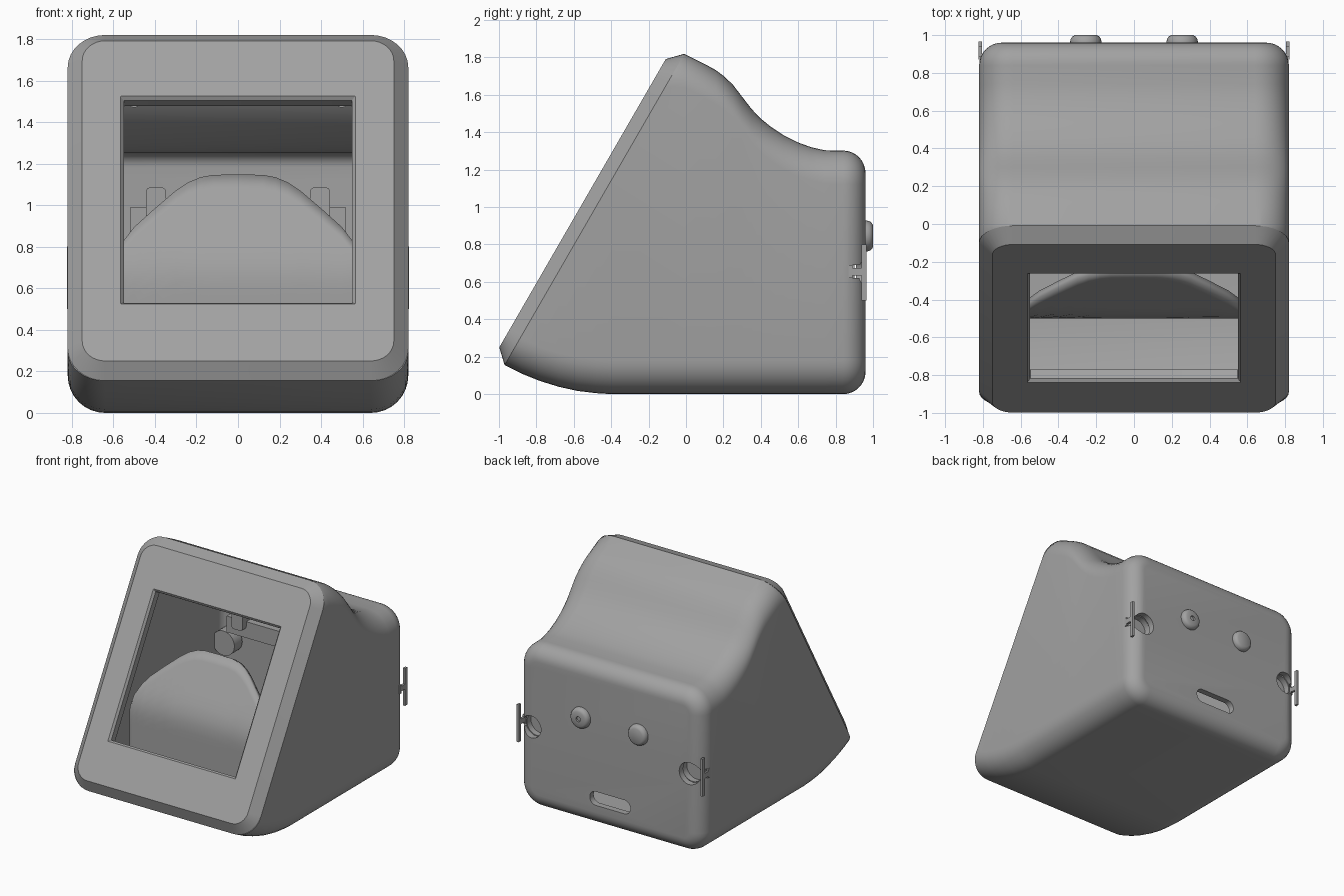
import bpy, bmesh, math
from mathutils import Vector

if "Cube" in bpy.data.objects:
    bpy.data.objects.remove(bpy.data.objects["Cube"])

grey = bpy.data.materials.new("plain_grey")
grey.diffuse_color = (0.36, 0.36, 0.36, 1)
grey.use_nodes = True
grey.node_tree.nodes["Principled BSDF"].inputs["Base Color"].default_value = grey.diffuse_color


def make(name, bm, smooth=True):
    bmesh.ops.recalc_face_normals(bm, faces=bm.faces)
    me = bpy.data.meshes.new(name)
    bm.to_mesh(me)
    bm.free()
    ob = bpy.data.objects.new(name, me)
    bpy.context.collection.objects.link(ob)
    me.materials.append(grey)
    if smooth:
        shade(ob)
    return ob


def shade(ob):
    bpy.ops.object.select_all(action='DESELECT')
    ob.select_set(True)
    bpy.context.view_layer.objects.active = ob
    bpy.ops.object.shade_smooth_by_angle(angle=math.radians(30))


def round_rect(x0, x1, v0, v1, r, n=8):
    pts = []
    for cx, cv, a0 in ((x1 - r, v1 - r, 0), (x0 + r, v1 - r, 90),
                       (x0 + r, v0 + r, 180), (x1 - r, v0 + r, 270)):
        for i in range(n + 1):
            a = math.radians(a0 + 90 * i / n)
            pts.append((cx + r * math.cos(a), cv + r * math.sin(a)))
    return pts


def loft(name, rings, closed=False, smooth=True):
    bm = bmesh.new()
    vs = [[bm.verts.new(p) for p in ring] for ring in rings]
    pairs = list(zip(vs, vs[1:])) + ([(vs[-1], vs[0])] if closed else [])
    for a, b in pairs:
        for i in range(len(a)):
            j = (i + 1) % len(a)
            bm.faces.new((a[i], a[j], b[j], b[i]))
    if not closed:
        bm.faces.new(vs[0])
        bm.faces.new(vs[-1])
    return make(name, bm, smooth)


def box(name, x0, x1, y0, y1, z0, z1):
    ring = [(x0, z0), (x1, z0), (x1, z1), (x0, z1)]
    return loft(name, [[(x, y, z) for x, z in ring] for y in (y0, y1)], smooth=False)


def lathe_y(name, cx, cz, profile, n=32):
    rings = [[(cx + r * math.cos(2 * math.pi * i / n), y, cz + r * math.sin(2 * math.pi * i / n))
              for i in range(n)] for r, y in profile]
    return loft(name, rings)


def lerp(pts, y):
    if y <= pts[0][0]:
        return pts[0][1]
    for (a, p), (b, q) in zip(pts, pts[1:]):
        if y <= b:
            return p + (q - p) * (y - a) / (b - a)
    return pts[-1][1]


# Side outline of the housing: roof and floor heights along y
ROOF = [(-0.01, 1.82), (0.1, 1.765), (0.16, 1.732), (0.2, 1.702), (0.25, 1.655), (0.3, 1.59),
        (0.35, 1.525), (0.4, 1.473), (0.45, 1.432), (0.52, 1.385), (0.6, 1.345), (0.67, 1.32),
        (0.74, 1.304), (0.84, 1.302)]
FLOOR = [(-1.0, 0.17), (-0.97, 0.155), (-0.88, 0.11), (-0.78, 0.07), (-0.68, 0.039),
         (-0.58, 0.017), (-0.48, 0.005), (-0.4, 0.0)]


def housing_solid(name, wall, fillet):
    back = 0.96 - wall
    ys = [-1.3] + [y for y, _ in FLOOR] + [y for y, _ in ROOF if y < back - fillet]
    stations = [(y, 0) for y in ys]
    for i in range(9):
        a = math.pi / 2 * i / 8
        stations.append((back - fillet + fillet * math.sin(a), fillet * (1 - math.cos(a))))
    rings = []
    for y, inset in stations:
        d = wall + inset
        rr = round_rect(-0.82 + d, 0.82 - d, lerp(FLOOR, y) + d, lerp(ROOF, y) - d, 0.18 - d)
        rings.append([(x, y, z) for x, z in rr])
    return loft(name, rings)


# Sloping front frame: local v runs up the slope, n points out of it
U, N, O = Vector((0, 0.5, 0.866)), Vector((0, -0.866, 0.5)), Vector((0, -0.97, 0.155))


def on_slope(x, v, n):
    return Vector((x, 0, 0)) + O + U * v + N * n


housing = housing_solid("housing", 0, 0.12)
cutters = [housing_solid("cavity", 0.05, 0.07)]
front = round_rect(-2, 2, -2, 4, 0.1)
cutters.append(loft("front_cut", [[on_slope(x, v, n) for x, v in front] for n in (0, 2)]))
slot = round_rect(-0.18, 0.18, 0.175, 0.285, 0.054)
cutters.append(loft("port_cut", [[(x, y, z) for x, z in slot] for y in (0.85, 1.1)]))
for s in (-1, 1):
    cutters.append(lathe_y("screw_cut", s * 0.7, 0.65, [(0.088, 0.8), (0.088, 1.1)]))
    cutters.append(box("side_notch", min(s * 0.76, s * 0.9), max(s * 0.76, s * 0.9),
                       0.87, 1.1, 0.62, 0.69))
bpy.context.view_layer.objects.active = housing
for c in cutters:
    m = housing.modifiers.new(c.name, 'BOOLEAN')
    m.operation, m.solver, m.object = 'DIFFERENCE', 'EXACT', c
    bpy.ops.object.modifier_apply(modifier=m.name)
for c in cutters:
    bpy.data.objects.remove(c)
shade(housing)

frame = [(round_rect(-0.82, 0.82, 0, 1.922, 0.18), 0),
         (round_rect(-0.75, 0.75, 0.068, 1.848, 0.11), 0.072),
         (round_rect(-0.565, 0.565, 0.386, 1.54, 0.003), 0.072),
         (round_rect(-0.55, 0.55, 0.4, 1.526, 0.003), 0.055),
         (round_rect(-0.55, 0.55, 0.4, 1.526, 0.003), 0.0)]
loft("front_frame", [[on_slope(x, v, n) for x, v in rr] for rr, n in frame], closed=True)

# Arched inner panel: upright below, leaning back above
ARCH = [(0, 1.148), (0.12, 1.146), (0.18, 1.135), (0.24, 1.11), (0.3, 1.07), (0.4, 0.985),
        (0.5, 0.895), (0.55, 0.83), (0.59, 0.75), (0.61, 0.66)]
LEAN = [(0.04, -0.5), (0.62, -0.5), (0.68, -0.494), (0.74, -0.477), (0.8, -0.45), (1.15, -0.25)]
bm = bmesh.new()
cols = []
for x, top in [(-x, z) for x, z in ARCH[:0:-1]] + ARCH:
    zs = [0.04 + (top - 0.04) * i / 16 for i in range(17)]
    cols.append([bm.verts.new((x, lerp(LEAN, z), z)) for z in zs])
for a, b in zip(cols, cols[1:]):
    for i in range(16):
        bm.faces.new((a[i], b[i], b[i + 1], a[i + 1]))
panel = make("inner_panel", bm)
sol = panel.modifiers.new("thickness", 'SOLIDIFY')
sol.thickness = 0.05
sol.offset = -1 if panel.data.polygons[0].normal.y < 0 else 1

# Inner shelf, hinge lugs, rear buttons, screw seats and side clips
box("inner_shelf", -0.52, 0.52, 0.6, 0.92, 0.86, 0.99)
for s in (-1, 1):
    lug = round_rect(s * 0.395 - 0.048, s * 0.395 + 0.048, 0.93, 1.085, 0.02, 4)
    loft("hinge_lug", [[(x, y, z) for x, z in lug] for y in (0.55, 0.92)])
    lathe_y("ceiling_stud", s * 0.5, 1.5, [(0.03, -0.05), (0.03, 0.1)], 16)
    lathe_y("rear_button", s * 0.255, 0.845,
            [(0.083, 0.9), (0.083, 0.965), (0.08, 0.98), (0.072, 0.992), (0.058, 1.0)]
            + ([(0.02, 1.0), (0.02, 0.985)] if s > 0 else []))
    lathe_y("screw_seat", s * 0.69, 0.65,
            [(0.03, 0.8), (0.098, 0.8), (0.098, 0.9), (0.088, 0.9), (0.088, 0.85), (0.03, 0.85)])
    for part, y0, y1, z0, z1 in (("clip_plate", 0.937, 0.965, 0.5, 0.8),
                                 ("clip_bar", 0.88, 0.94, 0.635, 0.675),
                                 ("clip_foot", 0.87, 0.89, 0.62, 0.69)):
        xs = sorted((s * 0.805, s * 0.823))
        box(part, xs[0], xs[1], y0, y1, z0, z1)
